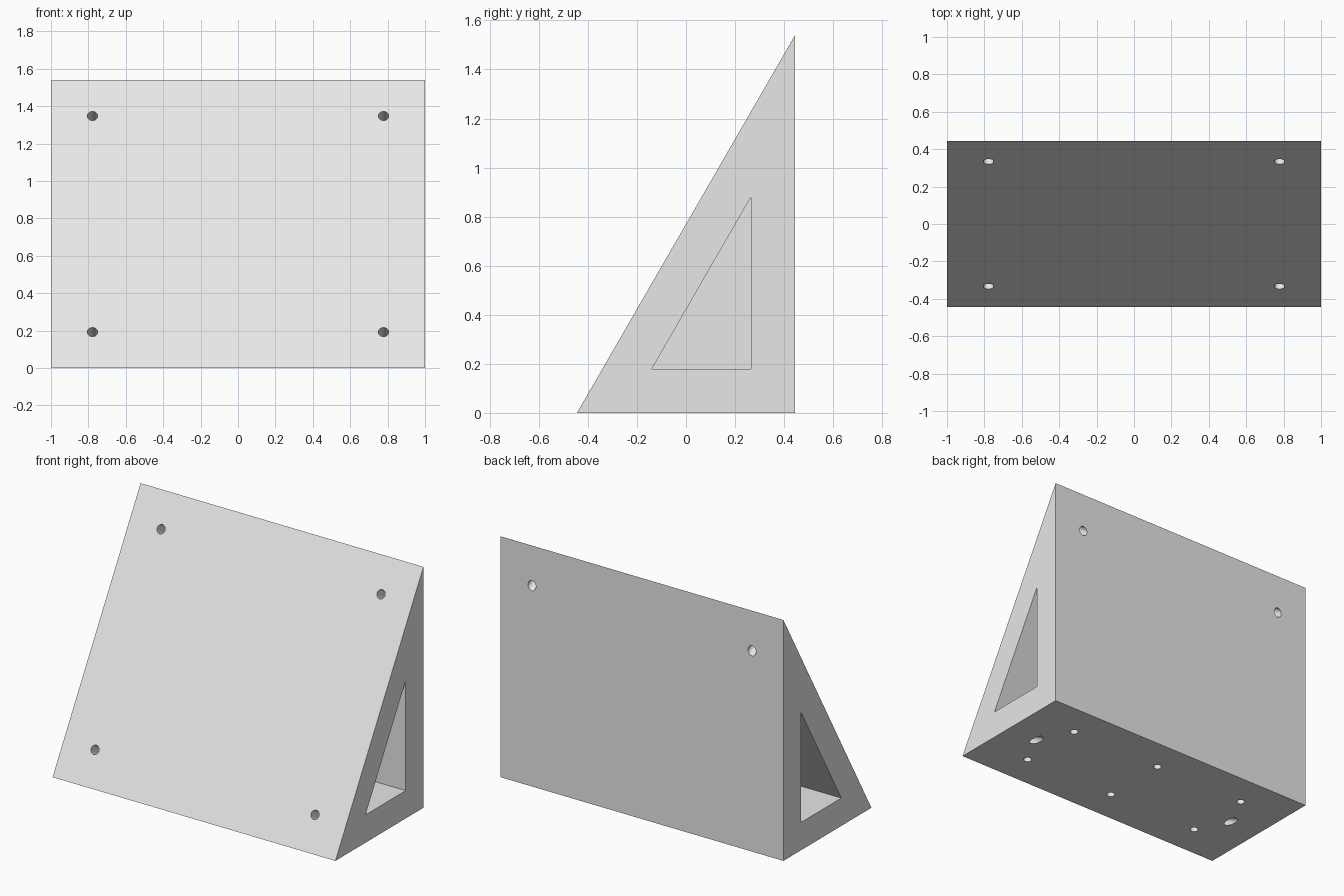
import bpy
import math
from mathutils import Vector

default_cube = bpy.data.objects.get("Cube")
if default_cube:
    bpy.data.objects.remove(default_cube, do_unlink=True)

HALF_DEPTH = 0.4445
HEIGHT = 2 * HALF_DEPTH * math.sqrt(3)
SLOPE_UP = Vector((0, 0.5, math.sqrt(3) / 2))
SLOPE_IN = Vector((0, math.sqrt(3) / 2, -0.5))

grey = bpy.data.materials.new("plain_grey")
grey.use_nodes = True
colour = (0.8, 0.8, 0.8, 1)
grey.diffuse_color = colour
grey.node_tree.nodes["Principled BSDF"].inputs["Base Color"].default_value = colour


def prism(name, profile, x0, x1):
    """Extrude a triangular (y, z) profile along x."""
    verts = [(x, y, z) for x in (x0, x1) for y, z in profile]
    faces = [(2, 1, 0), (3, 4, 5)]
    faces += [(i, (i + 1) % 3, (i + 1) % 3 + 3, i + 3) for i in range(3)]
    mesh = bpy.data.meshes.new(name)
    mesh.from_pydata(verts, [], faces)
    obj = bpy.data.objects.new(name, mesh)
    bpy.context.collection.objects.link(obj)
    mesh.materials.append(grey)
    return obj


def drill(name, centre, axis, radius, length):
    bpy.ops.mesh.primitive_cylinder_add(
        vertices=32, radius=radius, depth=length, location=centre,
        rotation=axis.to_track_quat("Z", "Y").to_euler())
    obj = bpy.context.object
    obj.name = name
    obj.data.materials.append(grey)
    return obj


# Solid wedge with a sloping front
wedge = prism("wedge_body", [(-HALF_DEPTH, 0), (HALF_DEPTH, 0), (HALF_DEPTH, HEIGHT)], -1, 1)
cutters = []

# Triangular pockets in both ends, divided by a middle wall
pocket = [(-0.14, 0.178), (0.265, 0.178), (0.265, 0.88)]
cutters.append(prism("left_pocket", pocket, 0.1, 1.1))
cutters.append(prism("right_pocket", pocket, -1.1, -0.1))

# Four holes straight through, square to the slope
slope_middle = Vector((0, 0, HEIGHT / 2))
for x in (-0.778, 0.778):
    for along in (-0.667, 0.667):
        centre = slope_middle + SLOPE_UP * along + Vector((x, 0, 0))
        cutters.append(drill("slope_hole", centre, SLOPE_IN, 0.028, 1.2))

# Six blind screw holes in the underside
for x in (-0.667, 0, 0.667):
    for y in (-0.222, 0.222):
        cutters.append(drill("base_hole", Vector((x, y, 0)), Vector((0, 0, 1)), 0.025, 0.28))

# Cut everything out of the wedge
bpy.ops.object.select_all(action="DESELECT")
wedge.select_set(True)
bpy.context.view_layer.objects.active = wedge
for cutter in cutters:
    cut = wedge.modifiers.new("cut", "BOOLEAN")
    cut.operation = "DIFFERENCE"
    cut.solver = "EXACT"
    cut.object = cutter
    bpy.ops.object.modifier_apply(modifier=cut.name)
    bpy.data.objects.remove(cutter, do_unlink=True)

bpy.ops.object.shade_smooth_by_angle(angle=math.radians(30))
